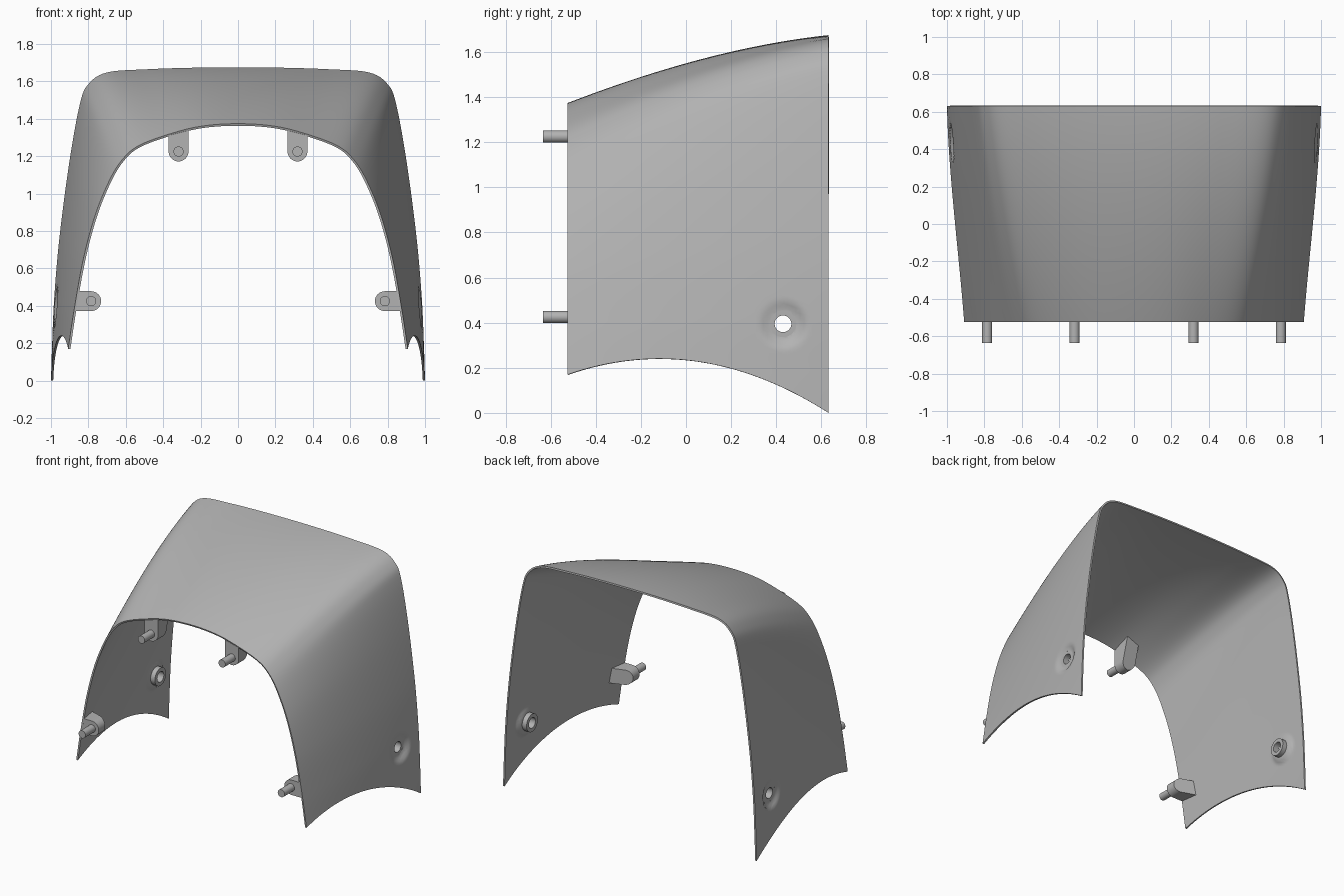
import bpy, bmesh, math
from mathutils import Vector, Matrix

cube = bpy.data.objects.get("Cube")
if cube:
    bpy.data.objects.remove(cube, do_unlink=True)

grey = bpy.data.materials.new("plain_grey")
grey.use_nodes = True
grey.diffuse_color = (0.45, 0.45, 0.45, 1)
grey.node_tree.nodes["Principled BSDF"].inputs["Base Color"].default_value = (0.45, 0.45, 0.45, 1)

FRONT, BACK = -0.525, 0.632
THICK = 0.012
HOLE_Y, HOLE_Z, SEAT_X = 0.43, 0.395, 0.958
ROWS, COLS = 64, 120

# Matching half outlines of the outer skin, from the foot to the crown
front_half = [(.935, 0), (.908, .17), (.876, .38), (.827, .65), (.762, .89), (.683, 1.08),
              (.612, 1.19), (.53, 1.257), (.378, 1.315), (.2, 1.36), (0, 1.374)]
back_half = [(1, 0), (.994, .19), (.982, .45), (.953, .78), (.9, 1.18), (.845, 1.48),
             (.8, 1.585), (.7, 1.648), (.48, 1.665), (.24, 1.673), (0, 1.675)]


def activate(obj):
    bpy.ops.object.select_all(action='DESELECT')
    obj.select_set(True)
    bpy.context.view_layer.objects.active = obj


def smooth(obj):
    activate(obj)
    bpy.ops.object.shade_smooth_by_angle(angle=math.radians(35))


def make_object(name, bm):
    bmesh.ops.recalc_face_normals(bm, faces=bm.faces)
    mesh = bpy.data.meshes.new(name)
    bm.to_mesh(mesh)
    bm.free()
    obj = bpy.data.objects.new(name, mesh)
    bpy.context.collection.objects.link(obj)
    mesh.materials.append(grey)
    smooth(obj)
    return obj


def smooth_curve(points, steps=10):
    """Catmull-Rom curve through the points, mirrored at the crown."""
    p = [Vector(q) for q in points]
    p = [2 * p[0] - p[1]] + p + [Vector((-p[-2].x, p[-2].y))]
    out = []
    for a, b, c, d in zip(p, p[1:], p[2:], p[3:]):
        for i in range(steps):
            t = i / steps
            out.append(0.5 * (2 * b + (c - a) * t + (2 * a - 5 * b + 4 * c - d) * t ** 2
                              + (3 * b - a - 3 * c + d) * t ** 3))
    return out + [p[-2]]


def trim(curve, z):
    """Cut the curve off at height z, skipping points that lie on the cut."""
    i = next(i for i, p in enumerate(curve) if p.y > z + 0.0005)
    a, b = curve[i - 1], curve[i]
    return [a.lerp(b, (z - a.y) / (b.y - a.y))] + curve[i:]


def resample(curve, count):
    dist = [0]
    for a, b in zip(curve, curve[1:]):
        dist.append(dist[-1] + (b - a).length)
    out, k = [], 0
    for i in range(count + 1):
        s = dist[-1] * i / count
        while k < len(curve) - 2 and dist[k + 1] < s:
            k += 1
        out.append(curve[k].lerp(curve[k + 1], (s - dist[k]) / (dist[k + 1] - dist[k])))
    return out


def dimple(x, y, z):
    """Press a soft round seat into the side around the hole."""
    r = math.hypot(y - HOLE_Y, z - HOLE_Z)
    t = min(max((r - 0.066) / 0.045, 0), 1)
    w = 1 - t * t * (3 - 2 * t)
    return x + (SEAT_X - x) * w if x > 0.8 else x


def cylinder(name, radius, start, end):
    start, end = Vector(start), Vector(end)
    bm = bmesh.new()
    turn = (end - start).to_track_quat('Z', 'Y').to_matrix().to_4x4()
    bmesh.ops.create_cone(bm, cap_ends=True, segments=40, radius1=radius, radius2=radius,
                          depth=(end - start).length,
                          matrix=Matrix.Translation((start + end) / 2) @ turn)
    return make_object(name, bm)


# Curved shell lofted from the front arch to the back arch
bm = bmesh.new()
rows = []
for j in range(ROWS + 1):
    t = j / ROWS
    y = FRONT + (BACK - FRONT) * t
    bulge = t * (1 - t)
    section = [((f[0] + (b[0] - f[0]) * t) * (1 + 0.06 * bulge),
                (f[1] + (b[1] - f[1]) * t) * (1 + 0.105 * bulge))
               for f, b in zip(front_half, back_half)]
    foot = 0.17 * (1 - t) + 0.57 * bulge
    half = resample(trim(smooth_curve(section), foot), COLS)
    half = [(dimple(p.x, y, p.y), p.y) for p in half]
    full = half + [(-x, z) for x, z in reversed(half[:-1])]
    rows.append([bm.verts.new((x, y, z)) for x, z in full])
for r0, r1 in zip(rows, rows[1:]):
    for i in range(len(r0) - 1):
        bm.faces.new((r0[i], r0[i + 1], r1[i + 1], r1[i]))
shell = make_object("curved_shell", bm)
# Point the skin outward, then thicken it inward
if max(shell.data.polygons, key=lambda f: f.center.z).normal.z < 0:
    shell.data.flip_normals()
solid = shell.modifiers.new("thickness", 'SOLIDIFY')
solid.thickness = THICK
solid.offset = -1
activate(shell)
bpy.ops.object.modifier_apply(modifier=solid.name)

# Round side openings through the shell
for side in (1, -1):
    cutter = cylinder("hole_cutter", 0.059, (side * 0.85, HOLE_Y, HOLE_Z),
                      (side * 1.1, HOLE_Y, HOLE_Z))
    cutter.hide_render = True
    cut = shell.modifiers.new("opening", 'BOOLEAN')
    cut.operation = 'DIFFERENCE'
    cut.solver = 'EXACT'
    cut.object = cutter
    activate(shell)
    bpy.ops.object.modifier_apply(modifier=cut.name)
    bpy.data.objects.remove(cutter, do_unlink=True)
smooth(shell)


# Ring bosses set in the side openings
def ring(name, side):
    bm = bmesh.new()
    n = 48
    loops = []
    for radius, x in ((.063, SEAT_X), (.063, .912), (.037, .912), (.037, SEAT_X)):
        loops.append([bm.verts.new((side * x, HOLE_Y + radius * math.cos(math.tau * i / n),
                                    HOLE_Z + radius * math.sin(math.tau * i / n)))
                      for i in range(n)])
    for a, b in zip(loops, loops[1:] + loops[:1]):
        for i in range(n):
            k = (i + 1) % n
            bm.faces.new((a[i], a[k], b[k], b[i]))
    make_object(name, bm)


# Rounded tabs whose back face slopes out to meet the shell
def tab(name, centre, out, across, low, high, flare):
    r, n = 0.053, 16
    outline = [(-r * math.sin(math.pi * i / n), r * math.cos(math.pi * i / n))
               for i in range(n + 1)]
    outline += [(low, -r), (high, r)]
    bm = bmesh.new()
    front, back = [], []
    for u, v in outline:
        depth = 0.075 + 0.4 * (u + r)
        p = Vector(centre) + Vector(out) * u + Vector(across) * v
        front.append(bm.verts.new((p.x, FRONT + 0.002, p.y)))
        if u > 0.01:
            p += Vector(out) * depth * flare
        back.append(bm.verts.new((p.x, FRONT + depth, p.y)))
    bm.faces.new(front)
    bm.faces.new(back)
    for i in range(len(front)):
        k = (i + 1) % len(front)
        bm.faces.new((front[i], front[k], back[k], back[i]))
    make_object(name, bm)


for side, label in ((1, "left"), (-1, "right")):
    ring(label + "_ring_boss", side)
    tab(label + "_upper_tab", (side * 0.318, 1.225), (0, 1), (side, 0), 0.112, 0.085, 0.36)
    tab(label + "_lower_tab", (side * 0.785, 0.425), (side, 0), (0, 1), 0.084, 0.067, 0.13)
    for part, x, z in (("upper", 0.318, 1.225), ("lower", 0.785, 0.425)):
        cylinder(f"{label}_{part}_pin", 0.027, (side * x, -0.635, z), (side * x, -0.5, z))
